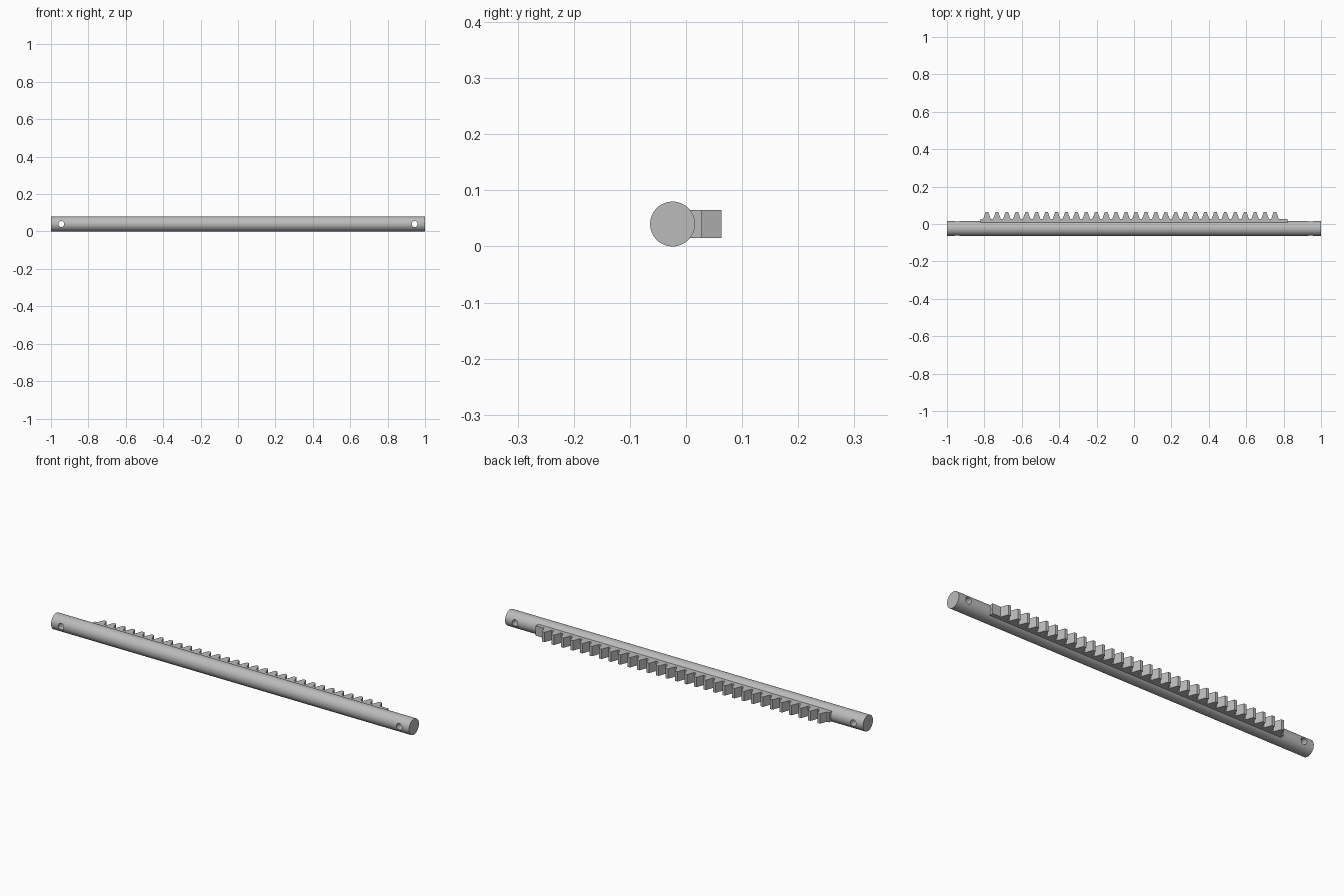
import bpy
import bmesh
import math

if "Cube" in bpy.data.objects:
    bpy.data.objects.remove(bpy.data.objects["Cube"], do_unlink=True)

ROD_Y, ROD_Z, ROD_R = -0.024, 0.04, 0.04
HOLE_X, HOLE_R = 0.945, 0.016
TEETH, FIRST_X, PITCH = 30, -0.786, 0.0531
ROOT_Y, TIP_Y, LAND_Y = 0.0255, 0.0635, 0.028
ROOT_HALF, TIP_HALF = 0.021, 0.0071
RACK_END, RACK_HALF = 0.82, 0.025

steel = bpy.data.materials.new("grey steel")
steel.use_nodes = True
grey = (0.5, 0.5, 0.5, 1)
steel.diffuse_color = grey
steel.node_tree.nodes["Principled BSDF"].inputs["Base Color"].default_value = grey


def cylinder(name, radius, length, location, rotation):
    bpy.ops.mesh.primitive_cylinder_add(vertices=64, radius=radius, depth=length,
                                        location=location, rotation=rotation)
    obj = bpy.context.object
    obj.name = name
    return obj


# Round bar lying along x
rod = cylinder("round_bar", ROD_R, 2, (0, ROD_Y, ROD_Z), (0, math.pi / 2, 0))
rod.data.materials.append(steel)

# Cross holes drilled through both ends
for side in (-1, 1):
    drill = cylinder("hole_cutter", HOLE_R, 0.2, (side * HOLE_X, ROD_Y, ROD_Z),
                     (math.pi / 2, 0, 0))
    drill.hide_render = True
    cut = rod.modifiers.new("cross_hole", 'BOOLEAN')
    cut.operation = 'DIFFERENCE'
    cut.solver = 'EXACT'
    cut.object = drill
    bpy.context.view_layer.objects.active = rod
    bpy.ops.object.modifier_apply(modifier=cut.name)
    bpy.data.objects.remove(drill, do_unlink=True)

bpy.ops.object.select_all(action='DESELECT')
rod.select_set(True)
bpy.context.view_layer.objects.active = rod
bpy.ops.object.shade_smooth_by_angle(angle=math.radians(30))

# Toothed rack: trapezoid tooth profile extruded upward, sunk into the bar
last_x = FIRST_X + (TEETH - 1) * PITCH
profile = [(-RACK_END, ROD_Y), (RACK_END, ROD_Y), (RACK_END, LAND_Y),
           (last_x + ROOT_HALF, LAND_Y)]
for i in reversed(range(TEETH)):
    x = FIRST_X + i * PITCH
    profile += [(x + ROOT_HALF, ROOT_Y), (x + TIP_HALF, TIP_Y),
                (x - TIP_HALF, TIP_Y), (x - ROOT_HALF, ROOT_Y)]
profile += [(FIRST_X - ROOT_HALF, LAND_Y), (-RACK_END, LAND_Y)]

bm = bmesh.new()
face = bm.faces.new([bm.verts.new((x, y, ROD_Z - RACK_HALF)) for x, y in profile])
top = bmesh.ops.extrude_face_region(bm, geom=[face])["geom"]
bmesh.ops.translate(bm, vec=(0, 0, 2 * RACK_HALF),
                    verts=[v for v in top if isinstance(v, bmesh.types.BMVert)])
bmesh.ops.recalc_face_normals(bm, faces=bm.faces)
mesh = bpy.data.meshes.new("toothed_rack")
bm.to_mesh(mesh)
bm.free()
mesh.materials.append(steel)
rack = bpy.data.objects.new("toothed_rack", mesh)
bpy.context.collection.objects.link(rack)
